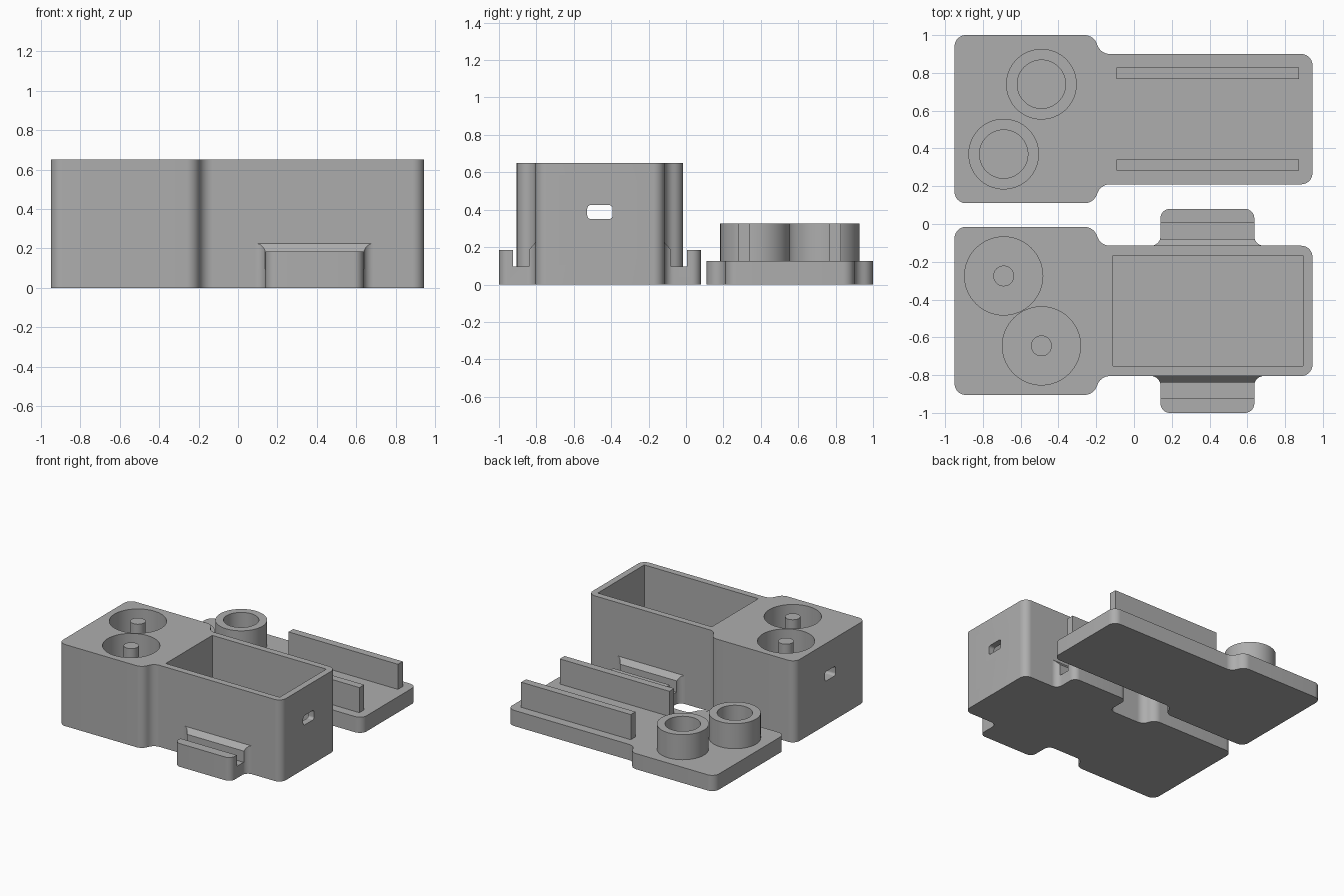
import bpy, bmesh, math
from mathutils import Vector

if "Cube" in bpy.data.objects:
    bpy.data.objects.remove(bpy.data.objects["Cube"], do_unlink=True)

grey = bpy.data.materials.new("matte grey")
grey.use_nodes = True
COLOR = (0.42, 0.42, 0.42, 1)
grey.diffuse_color = COLOR
grey.node_tree.nodes["Principled BSDF"].inputs["Base Color"].default_value = COLOR


def rounded(corners, steps=10):
    """Turn (x, y, radius) corners into an outline with tangent arcs."""
    out = []
    for i, (x, y, r) in enumerate(corners):
        p = Vector((x, y))
        if r == 0:
            out.append(p)
            continue
        a = (Vector(corners[i - 1][:2]) - p).normalized()
        b = (Vector(corners[(i + 1) % len(corners)][:2]) - p).normalized()
        half = a.angle(b) / 2
        centre = p + (a + b).normalized() * (r / math.sin(half))
        start = p + a * (r / math.tan(half)) - centre
        end = p + b * (r / math.tan(half)) - centre
        sweep = math.pi - 2 * half
        for k in range(steps + 1):
            t = k / steps
            out.append(centre + (start * math.sin((1 - t) * sweep)
                                 + end * math.sin(t * sweep)) / math.sin(sweep))
    return out


def prism(name, outline, low, high, axis="z"):
    """Extrude an outline along z, or a (y, z) outline along x."""
    bm = bmesh.new()
    place = (lambda p: (p[0], p[1], low)) if axis == "z" else (lambda p: (low, p[0], p[1]))
    face = bm.faces.new([bm.verts.new(place(p)) for p in outline])
    moved = bmesh.ops.extrude_face_region(bm, geom=[face])["geom"]
    shift = Vector((0, 0, high - low)) if axis == "z" else Vector((high - low, 0, 0))
    bmesh.ops.translate(bm, vec=shift, verts=[g for g in moved if isinstance(g, bmesh.types.BMVert)])
    bmesh.ops.recalc_face_normals(bm, faces=bm.faces)
    mesh = bpy.data.meshes.new(name)
    bm.to_mesh(mesh)
    bm.free()
    obj = bpy.data.objects.new(name, mesh)
    bpy.context.collection.objects.link(obj)
    mesh.materials.append(grey)
    return obj


def box(x0, x1, y0, y1, r=0):
    return rounded([(x0, y0, r), (x1, y0, r), (x1, y1, r), (x0, y1, r)])


def circle(x, y, r, n=64):
    return [(x + r * math.cos(2 * math.pi * i / n), y + r * math.sin(2 * math.pi * i / n))
            for i in range(n)]


def carve(obj, tool, operation="DIFFERENCE"):
    mod = obj.modifiers.new("carve", "BOOLEAN")
    mod.operation, mod.object, mod.solver = operation, tool, "EXACT"
    bpy.context.view_layer.objects.active = obj
    bpy.ops.object.modifier_apply(modifier=mod.name)
    bpy.data.objects.remove(tool, do_unlink=True)


def plan(cy):
    """Wide head with a slimmer tail, joined by S-shaped shoulders."""
    right = [(-0.95, -0.445, 0.06), (-0.215, -0.445, 0.07), (-0.175, -0.345, 0.07), (0.945, -0.345, 0.06)]
    both = right + [(x, -y, r) for x, y, r in reversed(right)]
    return rounded([(x, y + cy, r) for x, y, r in both])


BODY_Y, LID_Y = -0.46, 0.555
HEIGHT, FLOOR, LID_TOP, RIM_TOP = 0.65, 0.05, 0.125, 0.325
SPOTS = [(-0.69, 0.185), (-0.49, -0.185)]
parts = []

# Case body with open compartment, round pockets and a slot along its length
body = prism("case_body", plan(BODY_Y), 0, HEIGHT)
carve(body, prism("cutter", box(-0.11, 0.895, BODY_Y - 0.293, BODY_Y + 0.293), FLOOR, 1))
for x, dy in SPOTS:
    carve(body, prism("cutter", circle(x, BODY_Y + dy, 0.207), FLOOR, 1))
carve(body, prism("cutter", box(BODY_Y - 0.068, BODY_Y + 0.068, 0.35, 0.425, 0.02), -1.2, 1.2, "x"))
parts.append(body)

# Centre posts in the pockets
for i, (x, dy) in enumerate(SPOTS):
    parts.append(prism(f"pocket_post_{i + 1}", circle(x, BODY_Y + dy, 0.055, 40), FLOOR - 0.02, HEIGHT))

# Grooved side clips, flaring into the case walls
for name, s in (("front_clip", -1), ("back_clip", 1)):
    edge = [(0.08, 0.335, 0), (0.08, 0.345, 0), (0.14, 0.345, 0.05), (0.14, 0.54, 0.05)]
    edge += [(0.777 - x, d, r) for x, d, r in reversed(edge)]
    clip = prism(name, rounded([(x, BODY_Y + s * d, r) for x, d, r in edge]), 0, 0.3)
    profile = [(0.32, -0.1), (0.6, -0.1), (0.6, 0.185), (0.465, 0.185), (0.465, 0.095),
               (0.38, 0.095), (0.38, 0.185), (0.345, 0.225), (0.32, 0.225)]
    carve(clip, prism("cutter", [(BODY_Y + s * d, z) for d, z in profile], -0.2, 1, "x"), "INTERSECT")
    parts.append(clip)

# Lid plate with two rails and two hollow collars
parts.append(prism("lid_plate", plan(LID_Y), 0, LID_TOP))
for name, s in (("front_rail", -1), ("back_rail", 1)):
    y = LID_Y + s * 0.243
    parts.append(prism(name, box(-0.093, 0.873, y - 0.03, y + 0.03), LID_TOP - 0.02, RIM_TOP))
for i, (x, dy) in enumerate(SPOTS):
    collar = prism(f"lid_collar_{i + 1}", circle(x, LID_Y - dy, 0.187), LID_TOP - 0.02, RIM_TOP)
    carve(collar, prism("cutter", circle(x, LID_Y - dy, 0.128), 0, 1))
    parts.append(collar)

# Smooth the rounded sides, keep the edges sharp
bpy.ops.object.select_all(action="DESELECT")
for obj in parts:
    obj.select_set(True)
bpy.context.view_layer.objects.active = body
bpy.ops.object.shade_smooth_by_angle(angle=math.radians(30))
